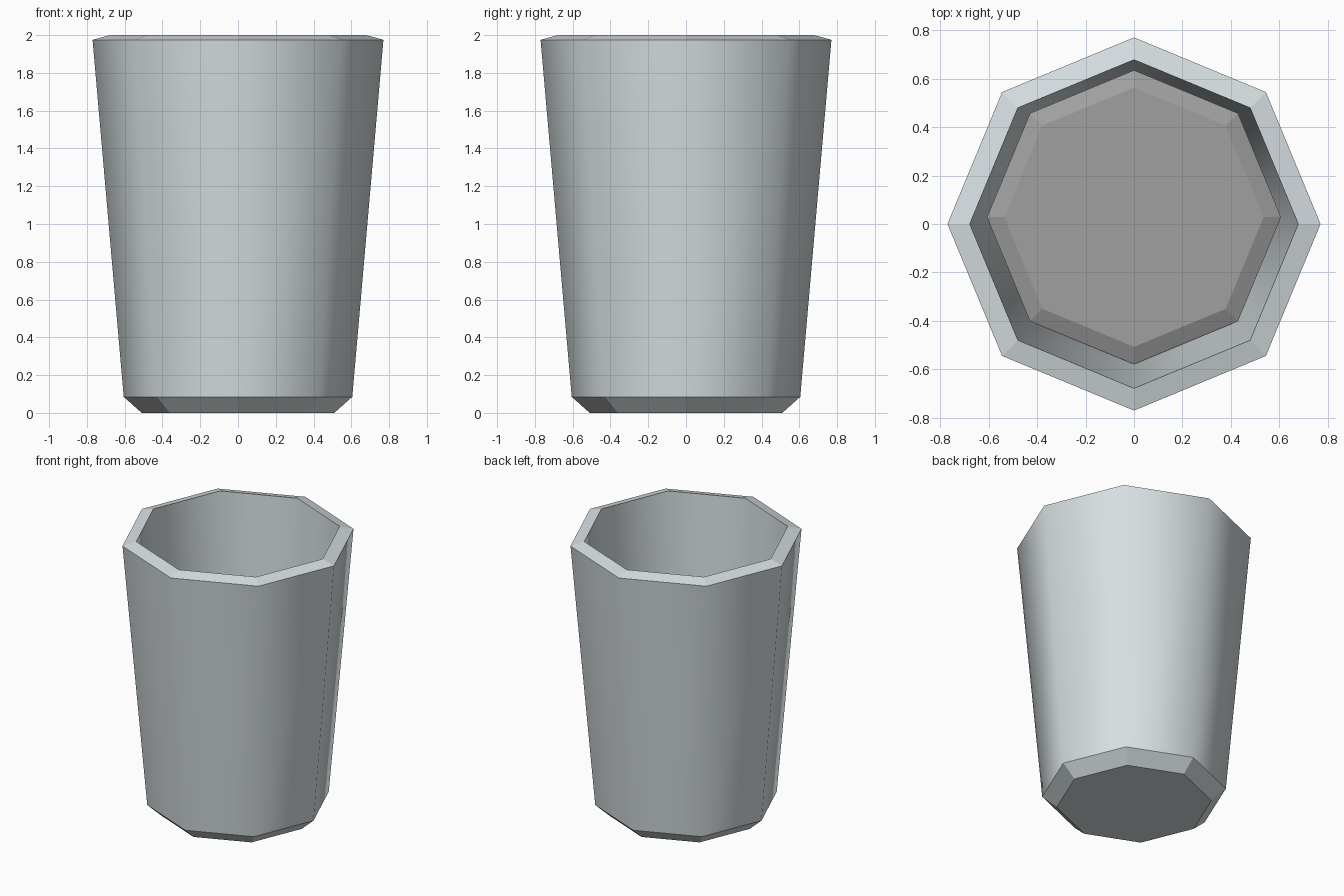
import bpy, bmesh, math

if "Cube" in bpy.data.objects:
    bpy.data.objects.remove(bpy.data.objects["Cube"])

SIDES = 8

def material(name, rgb):
    m = bpy.data.materials.new(name)
    m.diffuse_color = (*rgb, 1.0)
    m.use_nodes = True
    m.node_tree.nodes["Principled BSDF"].inputs["Base Color"].default_value = m.diffuse_color
    return m

def lathe(name, profile, smooth_bands, mat, y=0.0):
    """Closed octagonal solid from (radius, z) rings; chosen bands are smooth."""
    bm = bmesh.new()
    rings = []
    for r, z in profile:
        rings.append([bm.verts.new((r * math.cos(2 * math.pi * i / SIDES),
                                    y + r * math.sin(2 * math.pi * i / SIDES), z))
                      for i in range(SIDES)])
    for b in range(len(rings) - 1):
        lo, hi = rings[b], rings[b + 1]
        for i in range(SIDES):
            j = (i + 1) % SIDES
            f = bm.faces.new((lo[i], lo[j], hi[j], hi[i]))
            f.smooth = b in smooth_bands
    bm.faces.new(rings[0][::-1])
    bm.faces.new(rings[-1])
    bmesh.ops.recalc_face_normals(bm, faces=bm.faces)
    mesh = bpy.data.meshes.new(name)
    bm.to_mesh(mesh)
    bm.free()
    mesh.materials.append(mat)
    obj = bpy.data.objects.new(name, mesh)
    bpy.context.collection.objects.link(obj)
    return obj

cup_mat = material("pale grey", (0.68, 0.74, 0.76))
fill_mat = material("mid grey", (0.35, 0.35, 0.35))

# Cup: chamfered foot, tapered wall, sloping rim, inner wall and floor
lathe("cup", [(0.51, 0.0), (0.605, 0.085), (0.77, 1.975), (0.678, 2.0), (0.58, 0.12)],
      {1, 3}, cup_mat)

# Filling: chamfered plug inside, slightly off centre
lathe("filling", [(0.605, 1.28), (0.607, 1.33), (0.535, 1.36)],
      set(), fill_mat, y=0.028)
